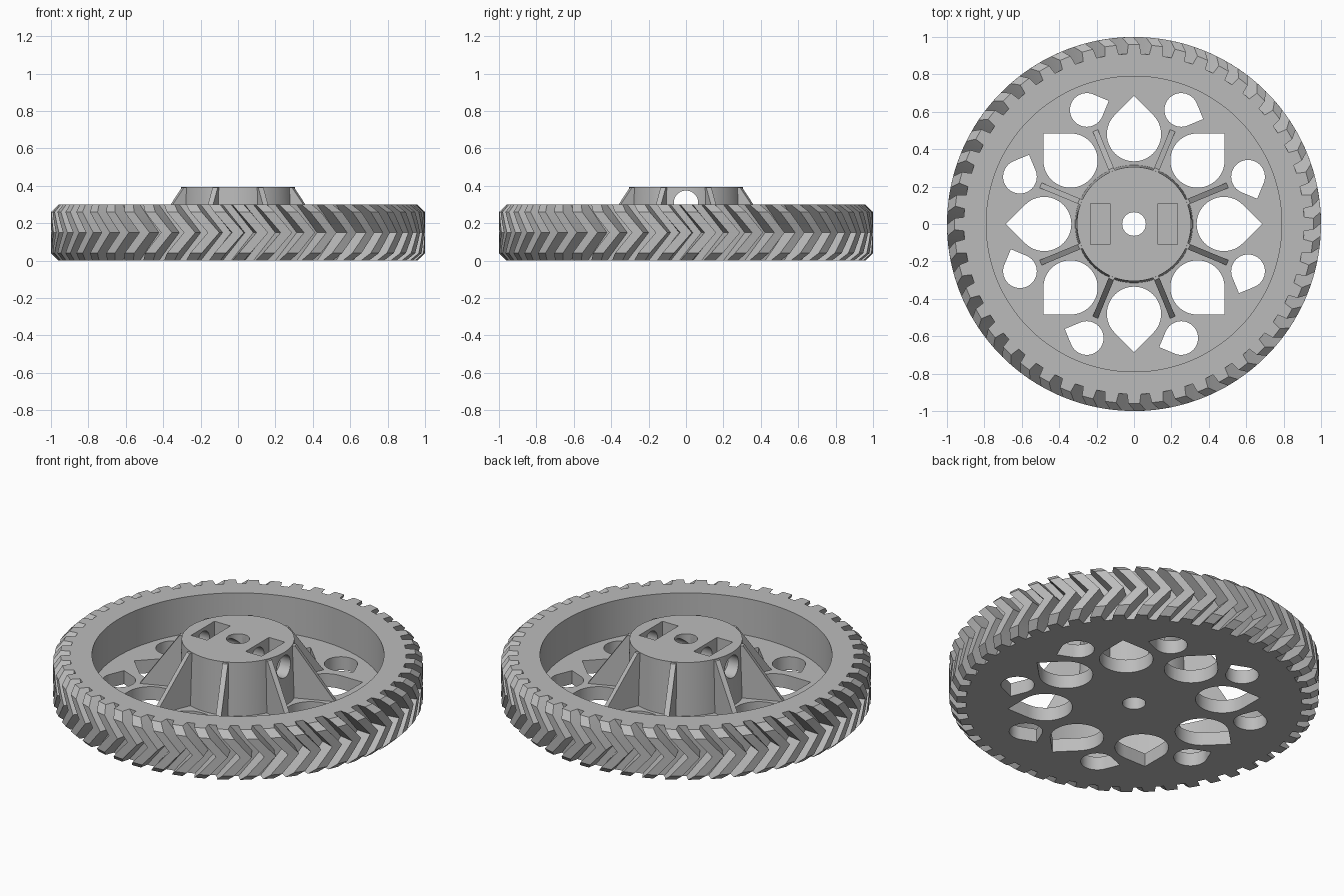
import bpy, bmesh
from math import pi, cos, sin, radians
from mathutils import Matrix, Vector

cube = bpy.data.objects.get("Cube")
if cube:
    bpy.data.objects.remove(cube)

grey = bpy.data.materials.new("plain_grey")
grey.use_nodes = True
grey.diffuse_color = (0.5, 0.5, 0.5, 1)
grey.node_tree.nodes["Principled BSDF"].inputs["Base Color"].default_value = (0.5, 0.5, 0.5, 1)

TEETH = 48
PITCH = 2 * pi / TEETH
HEIGHT = 0.30
FLOOR = 0.08
HUB_TOP = 0.395


def finish(bm, name):
    bmesh.ops.recalc_face_normals(bm, faces=bm.faces)
    mesh = bpy.data.meshes.new(name)
    bm.to_mesh(mesh)
    bm.free()
    mesh.materials.append(grey)
    obj = bpy.data.objects.new(name, mesh)
    bpy.context.collection.objects.link(obj)
    return obj


def polar(r, a, z=0.0):
    return Vector((r * cos(a), r * sin(a), z))


def bridge(bm, a, b):
    for i in range(len(a)):
        j = (i + 1) % len(a)
        bm.faces.new((a[i], a[j], b[j], b[i]))


def prism(bm, points, offset):
    # Closed prism from an outline moved along an offset
    low = [bm.verts.new(p) for p in points]
    high = [bm.verts.new(p + offset) for p in points]
    bm.faces.new(low)
    bm.faces.new(high)
    bridge(bm, low, high)


def teardrop(bm, angle, distance, radius, tip):
    # Round hole with one square corner pointing along tip
    centre = polar(distance, angle, -0.1)
    arc = [tip + pi / 4 + i * 1.5 * pi / 36 for i in range(37)]
    points = [centre + polar(radius, a) for a in arc]
    points.append(centre + polar(radius * 2 ** 0.5, tip))
    prism(bm, points, Vector((0, 0, 0.3)))


def cut(obj, cutter):
    mod = obj.modifiers.new("cut", 'BOOLEAN')
    mod.operation = 'DIFFERENCE'
    mod.solver = 'EXACT'
    mod.object = cutter
    cutter.hide_render = True
    bpy.context.view_layer.objects.active = obj
    bpy.ops.object.modifier_apply(modifier=mod.name)
    bpy.data.objects.remove(cutter)


def smooth(obj):
    bpy.ops.object.select_all(action='DESELECT')
    obj.select_set(True)
    bpy.context.view_layer.objects.active = obj
    bpy.ops.object.shade_smooth_by_angle(angle=radians(20))


def cylinder(bm, r1, r2, depth, matrix, segments=96):
    bmesh.ops.create_cone(bm, cap_ends=True, segments=segments, radius1=r1,
                          radius2=r2, depth=depth, matrix=matrix)


# Wheel body: chevron tread, rim and recessed floor in one shell
bm = bmesh.new()
rings = []
for z, land in ((0, 0.96), (0.04, 1), (0.095, 1), (0.15, 1), (0.205, 1), (0.26, 1), (HEIGHT, 0.96)):
    shift = radians(7.5) * (1 - abs(z - 0.15) / 0.15)
    ring = []
    for k in range(TEETH):
        a = k * PITCH + shift
        for r, f in ((0.91, -0.31), (land, -0.24), (land, 0.24), (0.91, 0.31)):
            ring.append(bm.verts.new(polar(r, a + f * PITCH, z)))
    rings.append(ring)
for z in (HEIGHT, FLOOR):
    rings.append([bm.verts.new(polar(0.79, (k + f) * PITCH, z))
                  for k in range(TEETH) for f in (-0.375, -0.125, 0.125, 0.375)])
for lower, upper in zip(rings, rings[1:]):
    bridge(bm, lower, upper)
bm.faces.new(rings[0])
bm.faces.new(rings[-1])
wheel = finish(bm, "wheel")

# Teardrop openings and axle hole in the floor
bm = bmesh.new()
for k in range(8):
    a = k * pi / 4
    teardrop(bm, a, 0.48, 0.145, a)
    b = a + pi / 8
    teardrop(bm, b, 0.66, 0.09, b - pi / 2)
cylinder(bm, 0.063, 0.063, 1, Matrix(), 48)
cut(wheel, finish(bm, "floor_cutter"))
smooth(wheel)

# Hub with axle hole, cross hole and two nut pockets
bm = bmesh.new()
cylinder(bm, 0.315, 0.305, HUB_TOP - FLOOR, Matrix.Translation((0, 0, (HUB_TOP + FLOOR) / 2)))
hub = finish(bm, "hub")
bm = bmesh.new()
cylinder(bm, 0.063, 0.063, 1, Matrix(), 48)
cut(hub, finish(bm, "axle_cutter"))
bm = bmesh.new()
cylinder(bm, 0.065, 0.065, 1, Matrix.Translation((0, 0, 0.31)) @ Matrix.Rotation(pi / 2, 4, 'Y'), 48)
cut(hub, finish(bm, "cross_cutter"))
for side in (-1, 1):
    bm = bmesh.new()
    bmesh.ops.create_cube(bm, size=1, matrix=Matrix.Translation((side * 0.18, 0, 0.36))
                          @ Matrix.Diagonal((0.105, 0.22, 0.28, 1)))
    cut(hub, finish(bm, "pocket_cutter"))
smooth(hub)

# Eight triangular ribs bracing the hub
for k in range(8):
    bm = bmesh.new()
    profile = ((0.29, FLOOR), (0.54, FLOOR), (0.32, 0.39), (0.29, 0.39))
    prism(bm, [Vector((r, -0.015, z)) for r, z in profile], Vector((0, 0.03, 0)))
    rib = finish(bm, f"rib_{k + 1}")
    rib.rotation_euler.z = pi / 8 + k * pi / 4
